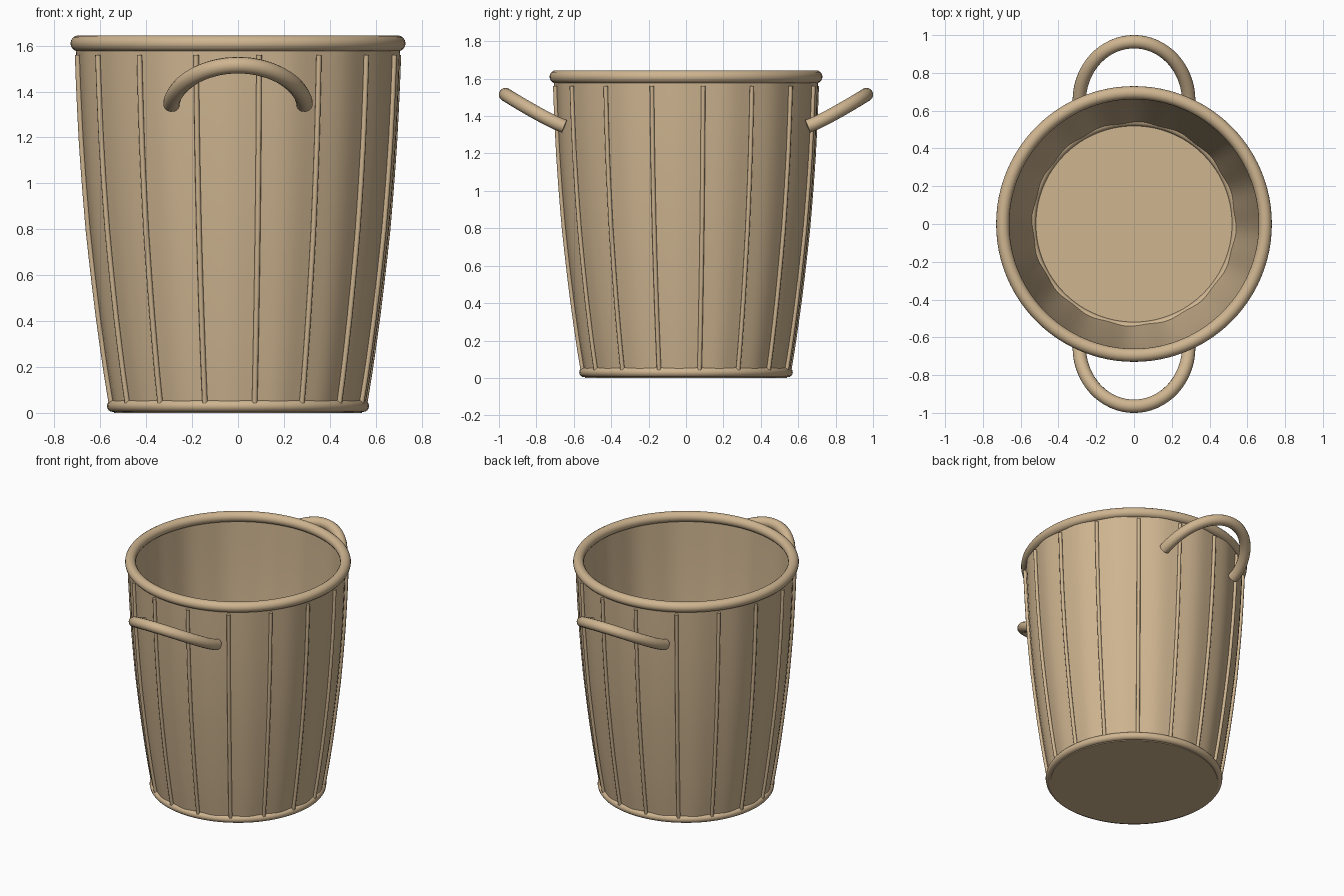
import bpy, bmesh, math
from mathutils import Vector

if "Cube" in bpy.data.objects:
    bpy.data.objects.remove(bpy.data.objects["Cube"])

wicker = bpy.data.materials.new("tan wicker")
wicker.diffuse_color = (0.62, 0.46, 0.28, 1)
wicker.use_nodes = True
wicker.node_tree.nodes["Principled BSDF"].inputs["Base Color"].default_value = wicker.diffuse_color

RIBS = 16
OFFSET = math.radians(7.5)
PROFILE = [(0.02, 0.55), (0.2, 0.58), (0.4, 0.608), (0.6, 0.633), (0.8, 0.655),
           (1.0, 0.672), (1.2, 0.686), (1.4, 0.696), (1.61, 0.704)]


def wall_radius(z):
    for (z0, r0), (z1, r1) in zip(PROFILE, PROFILE[1:]):
        if z <= z1:
            return r0 + (r1 - r0) * (z - z0) / (z1 - z0)
    return PROFILE[-1][1]


def finish(obj, name, angle=50):
    obj.name = name
    obj.data.materials.clear()
    obj.data.materials.append(wicker)
    bpy.ops.object.select_all(action='DESELECT')
    obj.select_set(True)
    bpy.context.view_layer.objects.active = obj
    bpy.ops.object.shade_smooth_by_angle(angle=math.radians(angle))
    return obj


def from_bmesh(bm, name):
    bmesh.ops.recalc_face_normals(bm, faces=bm.faces)
    mesh = bpy.data.meshes.new(name)
    bm.to_mesh(mesh)
    bm.free()
    obj = bpy.data.objects.new(name, mesh)
    bpy.context.collection.objects.link(obj)
    return finish(obj, name)


def add_tube(bm, points, radius, sides, side_dir):
    """Capped round tube along points; side_dir(i) gives a rough sideways vector."""
    rings = []
    for i, p in enumerate(points):
        t = (points[min(i + 1, len(points) - 1)] - points[max(i - 1, 0)]).normalized()
        u = side_dir(i)
        u = (u - t * u.dot(t)).normalized()
        v = t.cross(u)
        rings.append([bm.verts.new(p + radius * (math.cos(a) * u + math.sin(a) * v))
                      for a in (math.tau * k / sides for k in range(sides))])
    for a, b in zip(rings, rings[1:]):
        for k in range(sides):
            bm.faces.new((a[k], a[(k + 1) % sides], b[(k + 1) % sides], b[k]))
    bm.faces.new(rings[0][::-1])
    bm.faces.new(rings[-1])


# Tapered wall: closed shell, bulging slightly between the ribs
SEG = 128
THICK = 0.018
heights = [0.02 + 1.59 * i / 16 for i in range(17)]
loop = [(z, 0) for z in heights] + [(z, THICK) for z in reversed(heights)]
bm = bmesh.new()
rows = []
for z, inset in loop:
    row = []
    for k in range(SEG):
        a = math.tau * k / SEG
        r = wall_radius(z) - inset - 0.004 * math.cos(RIBS * (a - OFFSET))
        row.append(bm.verts.new((r * math.cos(a), r * math.sin(a), z)))
    rows.append(row)
for i, row in enumerate(rows):
    nxt = rows[(i + 1) % len(rows)]
    for k in range(SEG):
        j = (k + 1) % SEG
        bm.faces.new((row[k], row[j], nxt[j], nxt[k]))
from_bmesh(bm, "basket_wall")

# Upright ribs around the wall
bm = bmesh.new()
for n in range(RIBS):
    a = OFFSET + math.tau * n / RIBS
    out = Vector((math.cos(a), math.sin(a), 0))
    pts = []
    for i in range(13):
        z = 0.03 + 1.53 * i / 12
        pts.append(out * (wall_radius(z) + 0.003) + Vector((0, 0, z)))
    add_tube(bm, pts, 0.012, 8, lambda i: out)
from_bmesh(bm, "upright_ribs")

# Rolled top rim and base ring
for name, major, minor, z in (("top_rim", 0.695, 0.035, 1.61), ("base_ring", 0.545, 0.026, 0.03)):
    bpy.ops.mesh.primitive_torus_add(major_radius=major, minor_radius=minor, location=(0, 0, z),
                                     major_segments=96, minor_segments=16)
    finish(bpy.context.object, name)

# Floor disc
bpy.ops.mesh.primitive_cylinder_add(vertices=96, radius=0.54, depth=0.03, location=(0, 0, 0.015))
finish(bpy.context.object, "basket_floor")

# Arched handles, tilted upward, at front and back
for name, s in (("front_handle", -1), ("back_handle", 1)):
    bm = bmesh.new()
    pts = []
    for i in range(33):
        a = math.pi * i / 32
        h = math.sin(a)
        pts.append(Vector((0.29 * math.cos(a), s * (0.65 + 0.315 * h), 1.345 + 0.17 * h ** 1.15)))
    normal = Vector((0, -s * 0.17, 0.315))
    add_tube(bm, pts, 0.036, 14, lambda i: normal)
    from_bmesh(bm, name)
